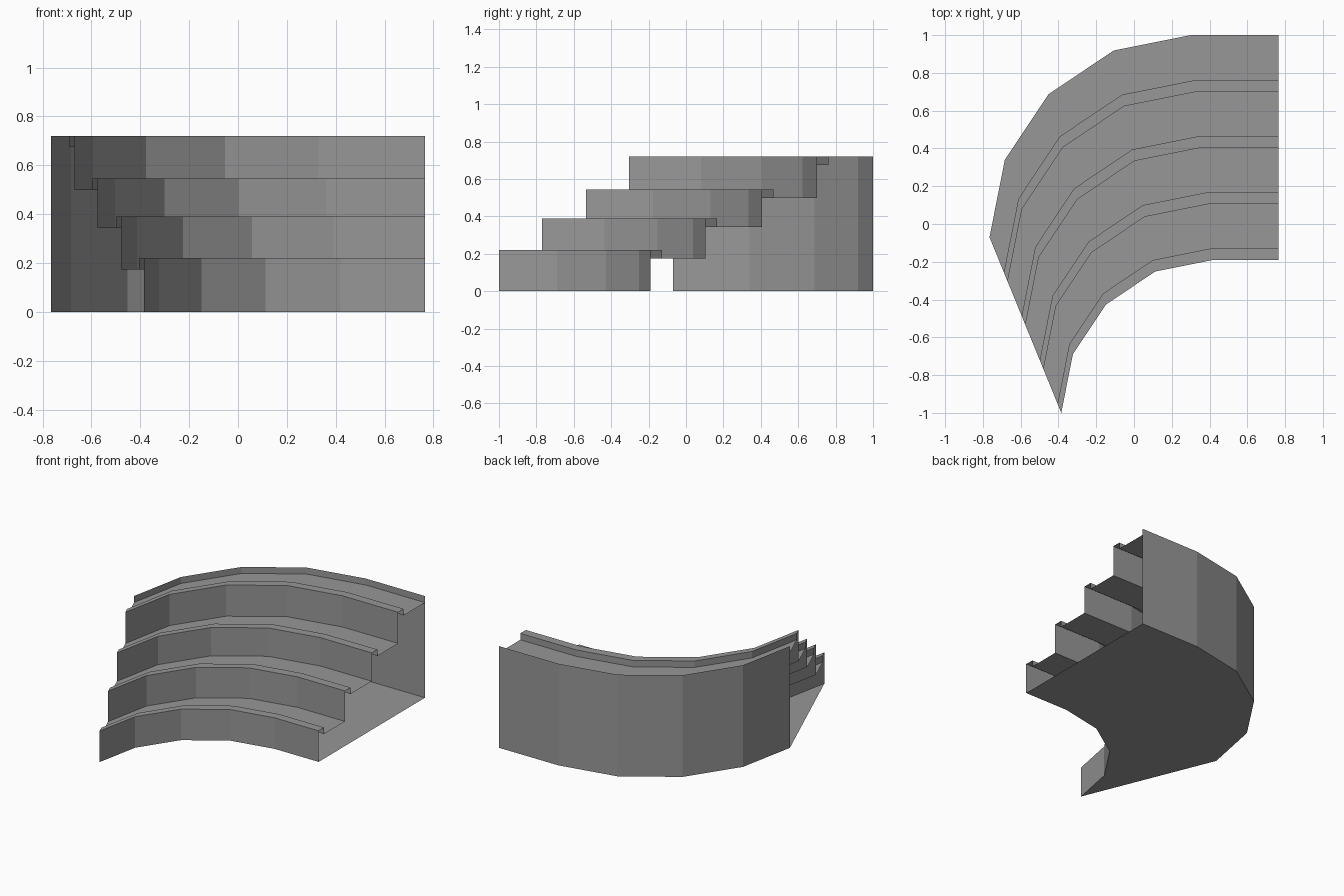
import bpy
import bmesh
from math import sin, cos, radians

cube = bpy.data.objects.get("Cube")
if cube:
    bpy.data.objects.remove(cube, do_unlink=True)

# Single plain grey
GREY = (0.31, 0.31, 0.31, 1.0)
mat = bpy.data.materials.new("plain grey")
mat.use_nodes = True
mat.diffuse_color = GREY
mat.node_tree.nodes["Principled BSDF"].inputs["Base Color"].default_value = GREY

END_X = 0.765      # straight open end
FRONT_Y, BACK_Y = -0.19, 1.0
SEGMENTS = 4       # facets in the quarter bend


def lerp(a, b, t):
    return a + (b - a) * t


def path(y):
    """Plan line that starts at depth y on the straight end and bends forward."""
    t = (BACK_Y - y) / (BACK_Y - FRONT_Y)
    cx, cy = lerp(0.30, 0.42, t), lerp(-0.07, -1.0, t)
    rx, ry = cx - lerp(-0.765, -0.385, t), y - cy
    points = [(END_X, y)]
    for i in range(SEGMENTS + 1):
        a = radians(90 * i / SEGMENTS)
        points.append((cx - rx * sin(a), cy + ry * cos(a)))
    return points


def sweep(name, profile):
    """Sweep a (depth, height) profile along the bend as an open shell."""
    bm = bmesh.new()
    rows = [[bm.verts.new((x, py, z)) for x, py in path(y)] for y, z in profile]
    for low, high in zip(rows, rows[1:]):
        for i in range(len(low) - 1):
            bm.faces.new((low[i], high[i], high[i + 1], low[i + 1]))
    mesh = bpy.data.meshes.new(name)
    bm.to_mesh(mesh)
    bm.free()
    mesh.materials.append(mat)
    obj = bpy.data.objects.new(name, mesh)
    bpy.context.collection.objects.link(obj)
    return obj


# Tiers: riser, raised front lip, sunken tread back to the next riser
riser_y = [FRONT_Y, 0.105, 0.405, 0.70, BACK_Y]
lip_z = [0.22, 0.39, 0.545, 0.72]
LIP_WIDTH, LIP_DROP = 0.062, 0.046
base = 0.0
for i, top in enumerate(lip_z):
    y, y_next = riser_y[i], riser_y[i + 1]
    tread = top - LIP_DROP
    sweep(f"tier_{i + 1}", [(y, base), (y, top), (y + LIP_WIDTH, top),
                            (y + LIP_WIDTH, tread), (y_next, tread)])
    base = tread

# Back wall rising to the top lip, and the flat underside
sweep("back_wall", [(BACK_Y, lip_z[-1]), (BACK_Y, 0.0)])
sweep("floor", [(BACK_Y, 0.0), (FRONT_Y, 0.0)])
